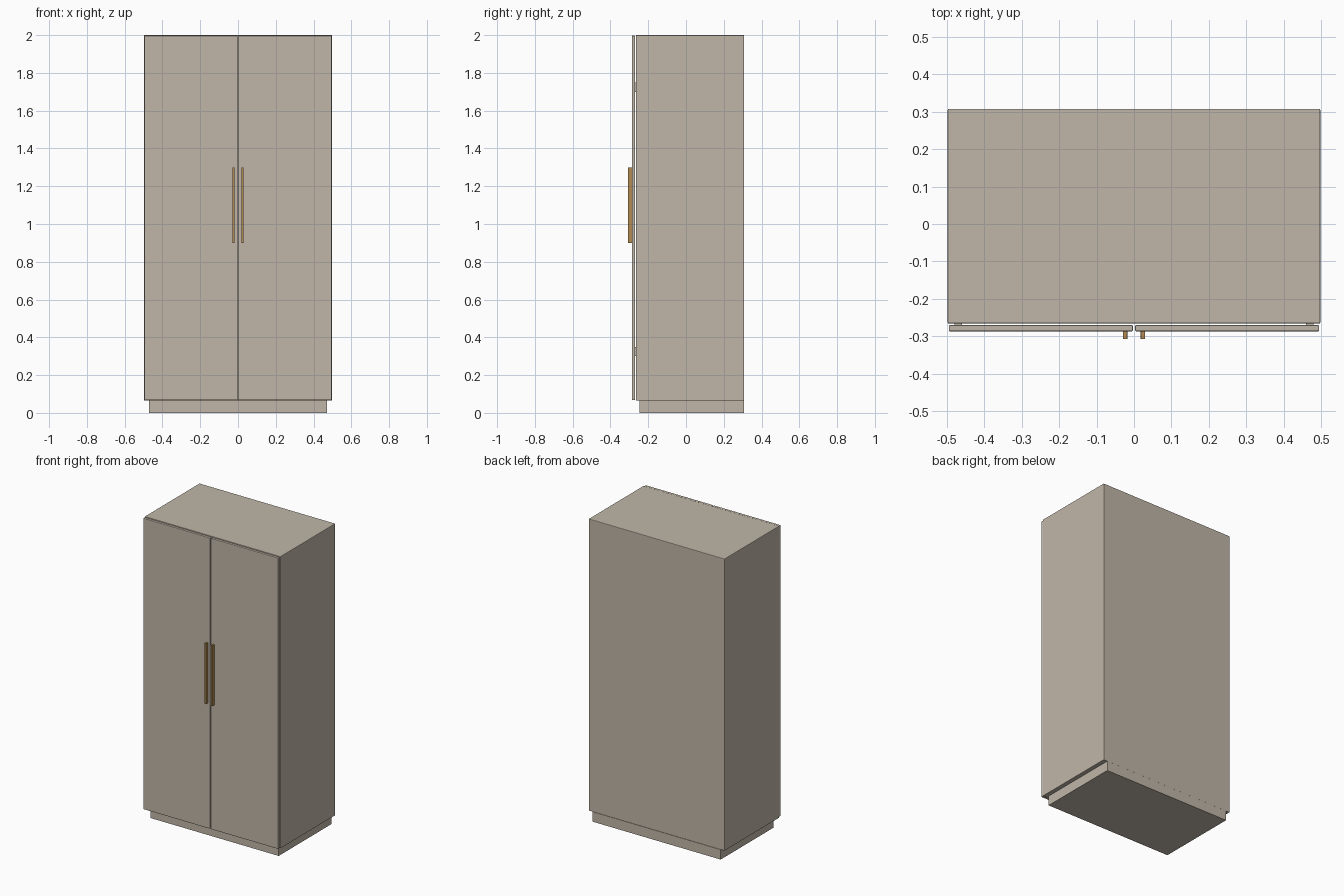
import bpy
import bmesh
import math

if "Cube" in bpy.data.objects:
    bpy.data.objects.remove(bpy.data.objects["Cube"])


def make_material(name, colour):
    mat = bpy.data.materials.new(name)
    mat.diffuse_color = (*colour, 1.0)
    mat.use_nodes = True
    mat.node_tree.nodes["Principled BSDF"].inputs["Base Color"].default_value = mat.diffuse_color
    return mat


taupe = make_material("warm_taupe", (0.53, 0.47, 0.395))
brass = make_material("aged_brass", (0.45, 0.26, 0.085))


def box(name, x, y, z, mat, bevel=0.0):
    """Box spanning the given (min, max) ranges, with optional eased edges."""
    bm = bmesh.new()
    bmesh.ops.create_cube(bm, size=1.0)
    for v in bm.verts:
        v.co = [lo + (c + 0.5) * (hi - lo) for c, (lo, hi) in zip(v.co, (x, y, z))]
    mesh = bpy.data.meshes.new(name)
    bm.to_mesh(mesh)
    bm.free()
    mesh.materials.append(mat)
    obj = bpy.data.objects.new(name, mesh)
    bpy.context.collection.objects.link(obj)
    if bevel:
        mod = obj.modifiers.new("eased_edges", 'BEVEL')
        mod.width = bevel
        mod.segments = 2
        mod.limit_method = 'ANGLE'
        mod.angle_limit = math.radians(40)
    return obj


# Recessed plinth and cabinet carcass
box("plinth", (-0.47, 0.47), (-0.245, 0.308), (0.0, 0.065), taupe)
box("cabinet_body", (-0.498, 0.498), (-0.266, 0.308), (0.065, 2.0), taupe, 0.003)

# Mirrored pair of doors, each with a slim vertical pull
for side, s in (("left", -1), ("right", 1)):
    def span(a, b):
        return tuple(sorted((s * a, s * b)))
    box(side + "_door", span(0.003, 0.495), (-0.287, -0.27), (0.068, 1.997), taupe, 0.003)
    box(side + "_handle", span(0.018, 0.03), (-0.308, -0.286), (0.9, 1.3), brass, 0.001)

# Small hinge blocks joining the doors to the carcass
for side, s in (("left", -1), ("right", 1)):
    for level, z in (("lower", 0.3), ("upper", 1.7)):
        x = sorted((s * 0.46, s * 0.48))
        box(f"{side}_{level}_hinge", x, (-0.271, -0.265), (z, z + 0.05), taupe)
